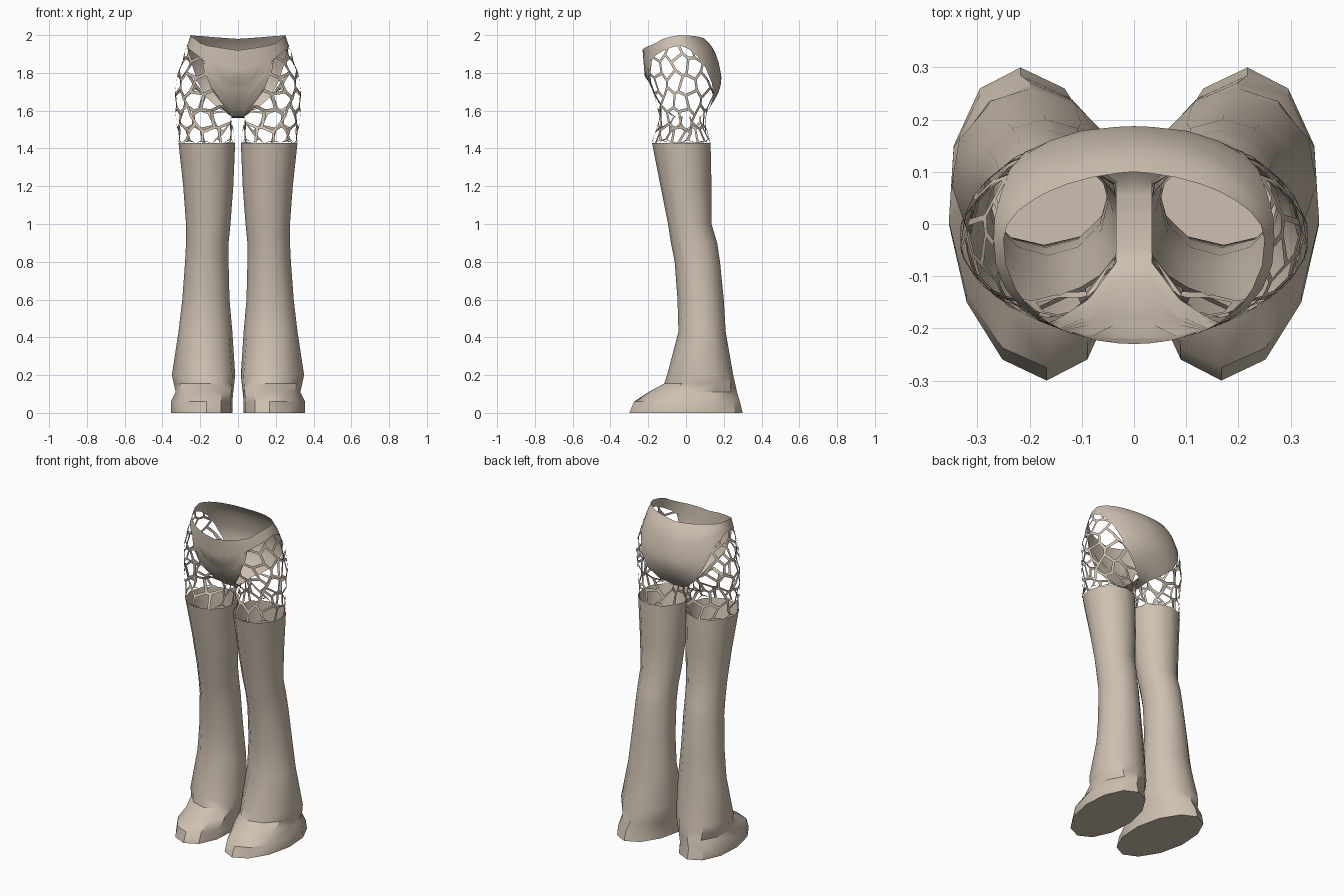
import bpy, bmesh
from math import sin, cos, radians, degrees, pi

cube = bpy.data.objects.get("Cube")
if cube:
    bpy.data.objects.remove(cube)

mat = bpy.data.materials.new("warm beige")
mat.use_nodes = True
COLOR = (0.62, 0.53, 0.44, 1)
mat.diffuse_color = COLOR
mat.node_tree.nodes["Principled BSDF"].inputs["Base Color"].default_value = COLOR

LEG_TOP, CROTCH, END = 1.43, 1.57, 84   # END: angle where the crotch strip starts
SPAN = 125                              # lattice angle that reaches the strip


def interp(table, t):
    """Piecewise linear lookup in (key, value) pairs."""
    if t <= table[0][0]:
        return table[0][1]
    for (a, p), (b, q) in zip(table, table[1:]):
        if t <= b:
            return p + (q - p) * (t - a) / (b - a)
    return table[-1][1]


def finish(name, bm, angle=35):
    """Mesh object mirrored across x = 0 with smooth shading."""
    me = bpy.data.meshes.new(name)
    bm.to_mesh(me)
    bm.free()
    ob = bpy.data.objects.new(name, me)
    bpy.context.collection.objects.link(ob)
    me.materials.append(mat)
    mod = ob.modifiers.new("mirror", 'MIRROR')
    mod.merge_threshold = 0.0005
    bpy.ops.object.select_all(action='DESELECT')
    ob.select_set(True)
    bpy.context.view_layer.objects.active = ob
    bpy.ops.object.shade_smooth_by_angle(angle=radians(angle))
    return ob


def loft(bm, rows, closed):
    """Quads between successive rows of points."""
    rows = [[bm.verts.new(p) for p in r] for r in rows]
    n = len(rows[0])
    for r, s in zip(rows, rows[1:]):
        for i in range(n if closed else n - 1):
            j = (i + 1) % n
            bm.faces.new((r[i], r[j], s[j], s[i]))
    return rows


# Leg: height, inner x, outer x, front y, back y, skew of toe and heel
LEG = [
    (0.00, 0.03, 0.355, -0.30, 0.30, 0.025),
    (0.06, 0.03, 0.355, -0.275, 0.285, 0.025),
    (0.11, 0.025, 0.33, -0.20, 0.27, 0.02),
    (0.155, 0.02, 0.34, -0.115, 0.26, 0.02),
    (0.20, 0.015, 0.35, -0.10, 0.25, 0.015),
    (0.43, 0.03, 0.315, -0.04, 0.21, 0),
    (0.60, 0.045, 0.295, -0.045, 0.20, 0),
    (0.80, 0.05, 0.28, -0.06, 0.18, 0),
    (0.90, 0.05, 0.275, -0.08, 0.165, 0),
    (1.00, 0.04, 0.275, -0.095, 0.135, 0),
    (1.20, 0.025, 0.29, -0.135, 0.135, 0),
    (LEG_TOP, 0.015, 0.315, -0.18, 0.13, 0),
]


def leg_point(row, deg):
    z, xi, xo, yf, yb, skew = row
    s, c = sin(radians(deg)), cos(radians(deg))
    return ((xi + xo) / 2 + (xo - xi) / 2 * c + skew * s,
            (yf + yb) / 2 + (yb - yf) / 2 * s, z)


bm = bmesh.new()
rings = loft(bm, [[leg_point(r, a) for a in range(0, 360, 30)] for r in LEG], True)
bm.faces.new(list(reversed(rings[0])))
finish("legs", bm)

# Pelvis surface tables, all keyed by height
WIDTH = [(1.43, 0.32), (1.55, 0.33), (1.68, 0.335), (1.8, 0.32), (1.9, 0.285), (2, 0.25)]
HIP_FRONT = [(1.43, -0.18), (1.5, -0.2), (1.7, -0.21), (1.8, -0.22), (1.92, -0.23)]
HIP_BACK = [(1.43, 0.13), (1.6, 0.155), (1.7, 0.19), (1.76, 0.19), (1.85, 0.175),
            (1.92, 0.15), (1.95, 0.13), (1.98, 0.1), (2, 0.085)]
MID_FRONT = [(1.57, -0.07), (1.62, -0.12), (1.7, -0.175), (1.8, -0.21), (1.92, -0.23)]
MID_BACK = [(1.57, 0.08), (1.62, 0.13), (1.7, 0.175), (1.76, 0.19)]
# Edge of the briefs and of the waist, keyed by angle from front to back
LOW = [(-84, CROTCH), (-75, 1.64), (-64, 1.73), (-58, 1.80), (-52, 1.87), (-40, 1.895),
       (-20, 1.93), (0, 1.945), (20, 1.92), (36, 1.86), (48, 1.76), (58, 1.68),
       (70, 1.62), (84, CROTCH)]
RIM = [(-90, 1.92), (-45, 1.95), (-25, 1.985), (0, 2.0), (40, 1.995), (90, 1.98)]


def pelvis(phi, z):
    s, c = sin(radians(phi)), cos(radians(phi))
    hip, mid = (HIP_FRONT, MID_FRONT) if s < 0 else (HIP_BACK, MID_BACK)
    w = abs(s) ** 6 if z < 1.76 else 0
    y_end = interp(hip, z) * (1 - w) + interp(mid, z) * w
    mid_y = -0.03
    return (max(0, interp(WIDTH, z) * c), mid_y + (y_end - mid_y) * abs(s), z)


# Briefs with waistband, and the strip under the crotch
bm = bmesh.new()
angles = [-90, -84, -75, -64, -58, -52, -40, -28, -14, 0, 14, 28, 40, 50, 60, 72, 84, 90]
ROWS = 10
loft(bm, [[pelvis(p, interp(LOW, p) + (interp(RIM, p) - interp(LOW, p)) * k / ROWS)
           for p in angles] for k in range(ROWS + 1)], False)


def strip_edge(t):
    """Point on the crotch strip's edge, t from front 0 to back 1."""
    a, b = pelvis(-END, CROTCH), pelvis(END, CROTCH)
    return (a[0], a[1] + (b[1] - a[1]) * t, CROTCH - 0.008 * sin(pi * t))


centre = [(0, pelvis(-90, CROTCH)[1] * (1 - k / 6) + pelvis(90, CROTCH)[1] * k / 6,
           strip_edge(k / 6)[2]) for k in range(7)]
loft(bm, [centre, [strip_edge(k / 6) for k in range(7)]], False)
bmesh.ops.remove_doubles(bm, verts=bm.verts, dist=0.001)
bmesh.ops.recalc_face_normals(bm, faces=bm.faces)
finish("briefs", bm, 50)

# Lattice: a flat honeycomb in (angle, height), inset, opened and wrapped on the hips
COLS, LENGTH, PITCH = 11, 1.1, 0.092


def wrap_angle(q):
    return (q / LENGTH * 360 + 180) % 360 - 180


def lattice_top(a):
    return interp(LOW, a * END / SPAN) if abs(a) < SPAN else CROTCH


def wrap(q, z):
    a = wrap_angle(q)
    z = min(max(z, LEG_TOP), lattice_top(a))
    if abs(a) <= SPAN:
        hip = pelvis(a * END / SPAN, z)
    else:
        t = (a - SPAN) if a > 0 else (a + 360 - SPAN)
        hip = strip_edge(1 - t / (360 - 2 * SPAN))
    t = min(1, (z - LEG_TOP) / (CROTCH - LEG_TOP))
    t = t * t * (3 - 2 * t)
    low = leg_point(LEG[-1], a)
    return (low[0] + (hip[0] - low[0]) * t, low[1] + (hip[1] - low[1]) * t, z)


bm = bmesh.new()
step = LENGTH / COLS
radius = PITCH / 1.5
for row in range(7):
    for col in range(COLS):
        q0 = (col + 0.5 * (row % 2)) * step
        z0 = LEG_TOP + 0.035 + row * PITCH
        corners = []
        for k in range(6):
            q = q0 + step / 2 * (0, 1, 1, 0, -1, -1)[k]
            z = z0 + radius * (-1, -0.5, 0.5, 1, 0.5, -0.5)[k]
            turn = 2 * pi * q / LENGTH
            corners.append(bm.verts.new((q + 0.016 * sin(3 * turn + 47 * z),
                                         z + 0.014 * sin(4 * turn + 61 * z), 0)))
        bm.faces.new(corners)
bmesh.ops.remove_doubles(bm, verts=bm.verts, dist=0.0005)
cells = bm.faces[:]
bmesh.ops.inset_individual(bm, faces=cells, thickness=0.008, use_even_offset=True)
bmesh.ops.delete(bm, geom=cells, context='FACES')
outside = [f for f in bm.faces
           if all(v.co.y >= lattice_top(wrap_angle(v.co.x)) for v in f.verts)
           or all(v.co.y <= LEG_TOP for v in f.verts)]
bmesh.ops.delete(bm, geom=outside, context='FACES')
for v in bm.verts:
    v.co = wrap(v.co.x, v.co.y)
bmesh.ops.dissolve_degenerate(bm, dist=0.0005, edges=bm.edges)
finish("hip_lattice", bm).modifiers["mirror"].use_mirror_merge = False
